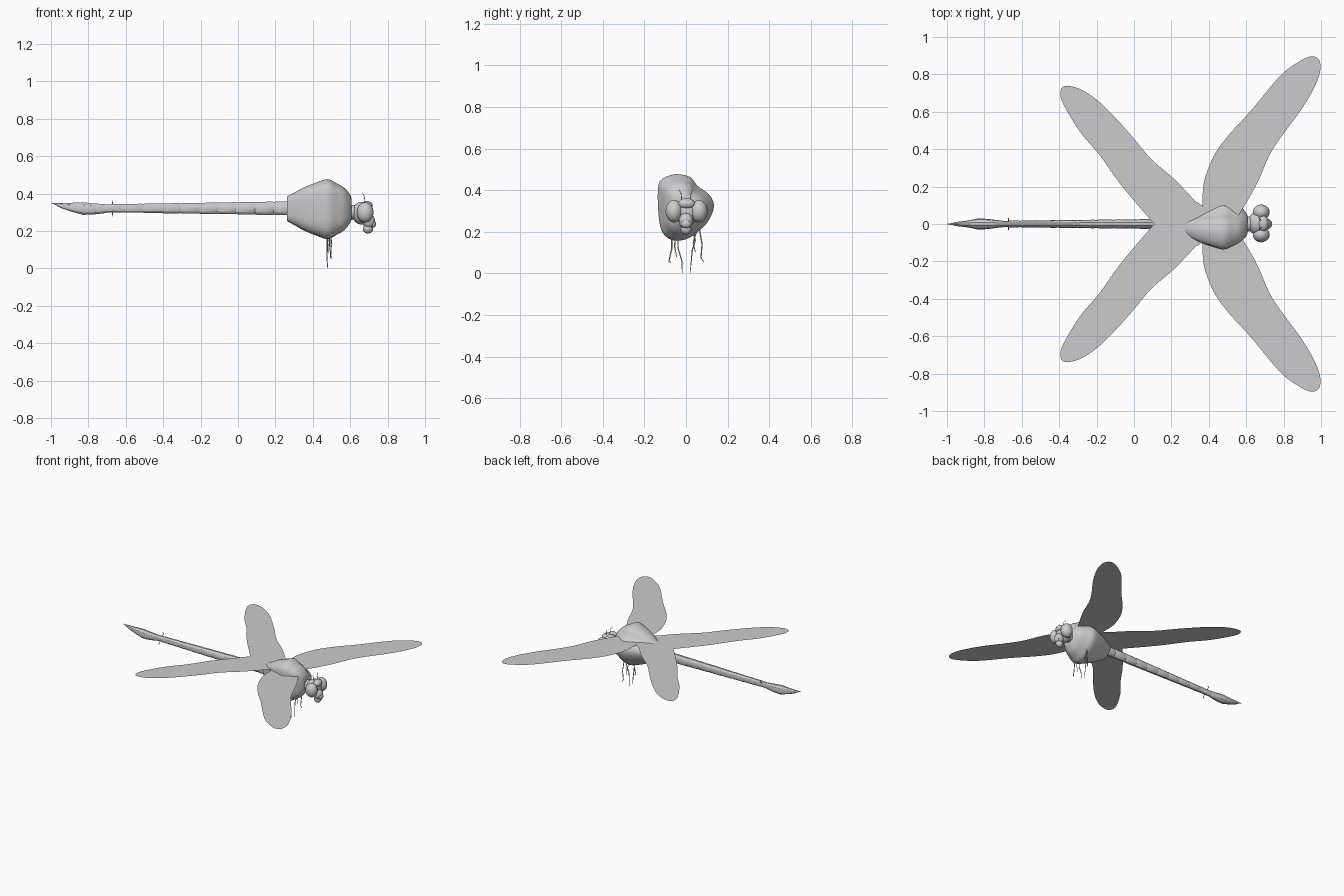
import bpy, bmesh, math
from mathutils import Vector

if "Cube" in bpy.data.objects:
    bpy.data.objects.remove(bpy.data.objects["Cube"])


def smooth_path(pts, closed=True, n=5):
    """Catmull-Rom curve through the points."""
    out, c = [], len(pts)
    P = [Vector(p) for p in pts]
    get = (lambda i: P[i % c]) if closed else (lambda i: P[min(max(i, 0), c - 1)])
    for i in range(c if closed else c - 1):
        a, b, d, e = get(i - 1), get(i), get(i + 1), get(i + 2)
        for k in range(n):
            t = k / n
            out.append(0.5 * (2 * b + (d - a) * t + (2 * a - 5 * b + 4 * d - e) * t * t
                              + (3 * b - a - 3 * d + e) * t ** 3))
    return out if closed else out + [P[-1]]


def finish(name, bm, angle=40):
    bmesh.ops.recalc_face_normals(bm, faces=bm.faces)
    me = bpy.data.meshes.new(name)
    bm.to_mesh(me)
    bm.free()
    ob = bpy.data.objects.new(name, me)
    bpy.context.collection.objects.link(ob)
    bpy.ops.object.select_all(action='DESELECT')
    ob.select_set(True)
    bpy.context.view_layer.objects.active = ob
    bpy.ops.object.shade_smooth_by_angle(angle=math.radians(angle))
    return ob


def loft(name, rings, angle=40):
    """Skin a list of equal-length vertex rings and cap both ends."""
    bm = bmesh.new()
    R = [[bm.verts.new(p) for p in r] for r in rings]
    n = len(R[0])
    for a, b in zip(R, R[1:]):
        for i in range(n):
            bm.faces.new((a[i], a[(i + 1) % n], b[(i + 1) % n], b[i]))
    bm.faces.new(R[0])
    bm.faces.new(R[-1])
    return finish(name, bm, angle)


def ball(name, loc, size):
    bm = bmesh.new()
    bmesh.ops.create_uvsphere(bm, u_segments=24, v_segments=16, radius=1)
    for v in bm.verts:
        v.co = Vector([v.co[k] * size[k] + loc[k] for k in range(3)])
    return finish(name, bm, 60)


def rod(name, pts, r):
    """Thin jointed tube, used for legs, feelers and spines."""
    cu = bpy.data.curves.new(name, 'CURVE')
    cu.dimensions, cu.bevel_depth, cu.bevel_resolution = '3D', r, 1
    cu.use_fill_caps = True
    s = cu.splines.new('POLY')
    s.points.add(len(pts) - 1)
    for p, q in zip(s.points, pts):
        p.co = (*q, 1)
    s.points[-1].radius = 0.5
    bpy.context.collection.objects.link(bpy.data.objects.new(name, cu))


# Wings: paper-thin flat outlines, mirrored across the body
fore = [(.47, .0), (.38, .06), (.367, .13), (.378, .24), (.43, .37), (.51, .48), (.62, .60),
        (.78, .79), (.886, .87), (.956, .897), (.995, .864), (.983, .773), (.902, .623),
        (.742, .40), (.66, .22), (.58, .08), (.53, .01)]
hind = [(-.394, .69), (-.383, .73), (-.345, .738), (-.265, .71), (-.16, .63), (-.02, .48),
        (.094, .345), (.217, .238), (.35, .094), (.40, .0), (.37, -.09), (.297, -.13),
        (.228, -.104), (.137, -.03), (.04, .078), (-.078, .22), (-.185, .37),
        (-.29, .495), (-.372, .63)]
for label, outline in (("fore_wing", fore), ("hind_wing", hind)):
    for side, s in (("left", 1), ("right", -1)):
        bm = bmesh.new()
        vs = [bm.verts.new((p.x, p.y * s, .39)) for p in smooth_path(outline)]
        f = bm.faces.new(vs)
        f.normal_update()
        bmesh.ops.triangulate(bm, faces=[f])
        finish(f"{side}_{label}", bm)

# Thorax: lopsided rounded section (y, z) swelling along x
section = [(-.135, .405), (-.115, .453), (-.05, .477), (.02, .463), (.055, .42), (.11, .38),
           (.135, .323), (.106, .25), (.058, .2), (0, .164), (-.067, .16), (-.115, .2), (-.132, .284)]
section = smooth_path(section, n=3)
stations = [(.262, .41), (.30, .54), (.36, .74), (.42, .89), (.48, 1), (.53, .85), (.57, .70),
            (.60, .46), (.608, .3)]
cy, cz = -.005, .32
loft("thorax", [[(s.x, cy + (p.x - cy) * s.y, cz + (p.y - cz) * s.y) for p in section]
                for s in smooth_path(stations, closed=False, n=3)])

# Abdomen: slim ridged tube with segment joints, then a leaf-shaped tail
body = []
for i in range(10):
    x = .29 - i * .1
    w, h = .029 - i * .0012, .039 - i * .0017
    body += [(x, w * .9, h * .95, .322), (x - .005, w, h, .322), (x - .09, w * .93, h * .96, .321)]
body += [(-.72, .019, .026, .319), (-.78, .027, .032, .318), (-.83, .03, .035, .32),
         (-.89, .018, .025, .327), (-.95, .011, .014, .337), (-.975, .005, .006, .345),
         (-1, .001, .001, .35)]
loft("abdomen", [[(x, w * math.cos(k * math.pi / 5), z + h * math.sin(k * math.pi / 5))
                  for k in range(10)] for x, w, h, z in body], 30)
for s in (1, -1):
    rod("tail_spine", [(-.67, 0, .32), (-.67, .03 * s, .32 + .03 * s), (-.67, .02 * s, .32 + .042 * s)], .003)

# Head: skull, neck, bulging eyes, snout and mouthparts
ball("neck", (.61, 0, .30), (.04, .04, .04))
ball("skull", (.66, .003, .295), (.052, .062, .06))
ball("brow", (.69, .003, .335), (.03, .042, .026))
for s, label in ((1, "left"), (-1, "right")):
    ball(f"{label}_eye", (.68, .003 + .06 * s, .299), (.045, .041, .054))
    rod(f"{label}_feeler", [(.68, .02 * s, .35), (.675, .024 * s, .385), (.665, .034 * s, .405)], .002)
ball("snout", (.70, 0, .252), (.033, .034, .04))
ball("nose", (.722, 0, .238), (.016, .024, .02))
ball("jaw", (.695, 0, .212), (.028, .026, .026))

# Legs: thin jointed rods hanging under the thorax
for x, path in ((.475, [(-.04, .18), (-.038, .12), (-.02, .06), (-.018, 0.003)]),
                (.475, [(.03, .20), (.045, .16), (.03, .11), (.02, 0.003)]),
                (.495, [(-.068, .18), (-.068, .12), (-.082, .06), (-.072, .05)]),
                (.495, [(.065, .21), (.077, .14), (.072, .075), (.085, .055)]),
                (.485, [(-.05, .18), (-.055, .13), (-.045, .08)]),
                (.485, [(.05, .20), (.035, .15), (.045, .10)])):
    rod("leg", [(x + .004 * (k % 2), y, z) for k, (y, z) in enumerate(path)], .003)
